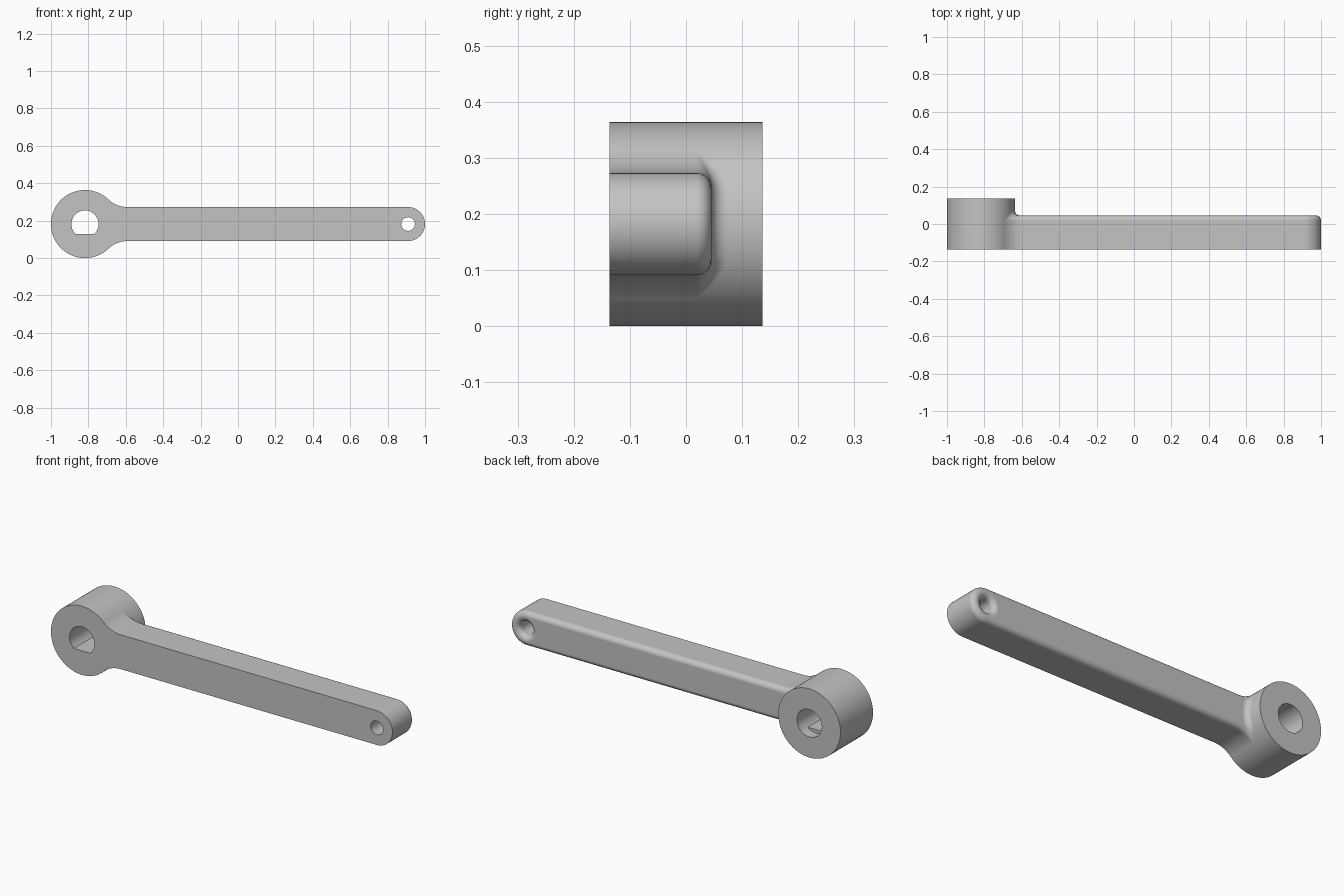
import bpy, bmesh
from math import sin, cos, pi, hypot, atan2, sqrt, radians
from mathutils import Vector

if "Cube" in bpy.data.objects:
    bpy.data.objects.remove(bpy.data.objects["Cube"])

U = 2 / 110                                # one design unit
HUB_R, ARM_R, NECK_R, FIL = 10 * U, 5 * U, 8 * U, 1.49 * U
CX, CZ = -1 + HUB_R, HUB_R                 # hub axis
END_X = 1 - ARM_R                          # far hole axis
FRONT, BACK, TOP = -7.5 * U, 7.5 * U, 2.5 * U
NECK_Z = ARM_R + NECK_R                    # neck arc centre, relative to hub axis
NECK_X = sqrt((HUB_R + NECK_R) ** 2 - NECK_Z ** 2)
TANGENT = atan2(NECK_Z, NECK_X)

steel = bpy.data.materials.new("grey_metal")
steel.use_nodes = True
grey = (0.55, 0.55, 0.55, 1)
steel.diffuse_color = grey
steel.node_tree.nodes["Principled BSDF"].inputs["Base Color"].default_value = grey


def finish(bm, name):
    mesh = bpy.data.meshes.new(name)
    bm.to_mesh(mesh)
    bm.free()
    mesh.materials.append(steel)
    obj = bpy.data.objects.new(name, mesh)
    bpy.context.collection.objects.link(obj)
    return obj


def loft(name, rings):
    """Closed solid through rings of (x, z) outlines, each at its own y."""
    bm = bmesh.new()
    loops = [[bm.verts.new((x, y, z)) for x, z in pts] for y, pts in rings]
    for a, b in zip(loops, loops[1:]):
        for i in range(len(a)):
            j = (i + 1) % len(a)
            bm.faces.new((a[i], a[j], b[j], b[i]))
    bm.faces.new(loops[0])
    bm.faces.new(loops[-1])
    bmesh.ops.recalc_face_normals(bm, faces=bm.faces)
    return finish(bm, name)


def arc(cx, cz, r, a0, a1, n):
    return [(cx + r * cos(a0 + (a1 - a0) * i / n), cz + r * sin(a0 + (a1 - a0) * i / n))
            for i in range(n + 1)]


def circle(cx, r, n):
    return arc(cx, CZ, r, 0, 2 * pi, n)[:-1]


def arm_outline(d):
    """Arm outline with flared neck, moved inward by d."""
    neck = arc(CX + NECK_X, CZ + NECK_Z, NECK_R + d, TANGENT - pi, -pi / 2, 16)
    x, z = neck[0]
    neck.insert(0, (CX + (x - CX) * 0.5, CZ + (z - CZ) * 0.5))
    end = arc(END_X, CZ, ARM_R - d, pi / 2, -pi / 2, 40)
    return neck + end + [(x, 2 * CZ - z) for x, z in reversed(neck)]


def boolean(target, other, mode):
    mod = target.modifiers.new(mode, "BOOLEAN")
    mod.operation, mod.solver, mod.object = mode, "EXACT", other
    bpy.context.view_layer.objects.active = target
    bpy.ops.object.modifier_apply(modifier=mod.name)
    bpy.data.objects.remove(other)


def smooth(obj):
    bpy.ops.object.select_all(action="DESELECT")
    obj.select_set(True)
    bpy.context.view_layer.objects.active = obj
    bpy.ops.object.shade_smooth_by_angle(angle=radians(32))
    mod = obj.modifiers.new("even_normals", "WEIGHTED_NORMAL")
    mod.keep_sharp = True


# Lever: arm with rounded back edge, joined to the hub
steps = [pi / 2 * i / 8 for i in range(9)]
lever = loft("lever", [(FRONT, arm_outline(0))] + [
    (TOP - FIL + FIL * sin(t), arm_outline(FIL - FIL * cos(t))) for t in steps])
boolean(lever, loft("hub", [(FRONT, circle(CX, HUB_R, 128)),
                            (BACK, circle(CX, HUB_R, 128))]), "UNION")

# Shaft bore: round from the back, flat-sided from the front
BORE, FLAT, STEP = 4 * U, 3 * U, 4.5 * U
flat_angle = atan2(-FLAT, sqrt(BORE ** 2 - FLAT ** 2))
d_shape = arc(CX, CZ, BORE, flat_angle, pi - flat_angle, 48)
boolean(lever, loft("shaft_bore", [(STEP, circle(CX, BORE, 64)),
                                   (BACK + U, circle(CX, BORE, 64))]), "DIFFERENCE")
boolean(lever, loft("keyed_bore", [(FRONT - U, d_shape), (STEP + U / 2, d_shape)]),
        "DIFFERENCE")

# Handle hole with a rounded rim at the back
PIN = 2 * U
rim = [(TOP - FIL + FIL * sin(t), circle(END_X, PIN + FIL - FIL * cos(t), 48))
       for t in steps]
boolean(lever, loft("handle_hole", [(FRONT - U, circle(END_X, PIN, 48))] + rim +
                    [(TOP + U, circle(END_X, PIN + FIL, 48))]), "DIFFERENCE")
smooth(lever)

# Fillet where the hub rises out of the arm: a ball rolled along the joint
bm = bmesh.new()
rows = []
N = 64
for i in range(N + 1):
    a = TANGENT * (2 * i / N - 1) * 0.998
    rx, rz = cos(a) * (HUB_R + FIL), sin(a) * (HUB_R + FIL)
    # direction to the nearest outline and depth inside it
    if rx < NECK_X:
        gx, gz = NECK_X - rx, NECK_Z - abs(rz)
        depth = hypot(gx, gz) - NECK_R
    else:
        gx, gz, depth = 0, 1, ARM_R - abs(rz)
    g = Vector((gx, 0, gz if rz >= 0 else -gz)).normalized()
    over = min(max(0, FIL - depth), 2 * FIL)
    rise = sqrt(max(0, 4 * FIL ** 2 - over ** 2))
    ball = Vector((CX + rx, TOP - FIL + rise, CZ + rz))
    to_hub = Vector((-cos(a), 0, -sin(a)))
    to_arm = (g * -1 * -over * -1 + Vector((0, -rise, 0))).normalized()
    between = to_hub.angle(to_arm)
    row = []
    for k in range(9):
        t = k / 8
        if between < 0.001:
            way = to_hub
        else:
            way = (to_hub * sin((1 - t) * between) + to_arm * sin(t * between)) / sin(between)
        row.append(bm.verts.new(ball + way * FIL))
    rows.append(row)
for a, b in zip(rows, rows[1:]):
    for k in range(8):
        face = bm.faces.new((a[k], a[k + 1], b[k + 1], b[k]))
        face.normal_update()
        if face.normal.x * cos(0) + face.normal.y < 0:
            face.normal_flip()
fillet = finish(bm, "hub_fillet")
smooth(fillet)
